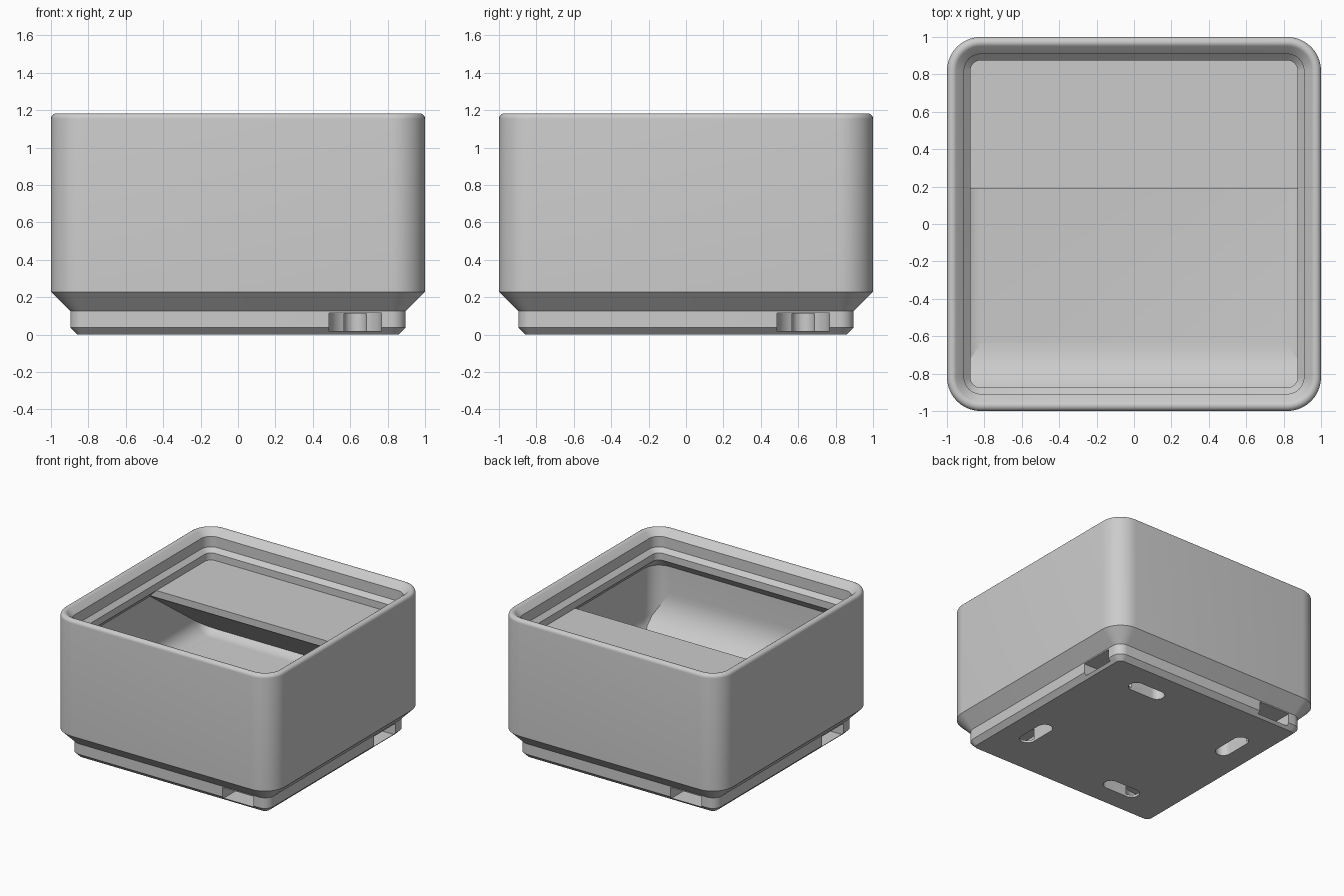
import bpy, bmesh, math
from mathutils import Matrix, Vector

cube = bpy.data.objects.get("Cube")
if cube:
    bpy.data.objects.remove(cube, do_unlink=True)

S = 2 / 41.5          # millimetres to scene units
CORE = 17.0           # corner centres shared by every rounded-square ring
WALL = 19.8           # inner wall half width
FLOOR = 7.0
POCKET_TOP = 19.8

grey = bpy.data.materials.new("light_grey")
grey.use_nodes = True
colour = (0.6, 0.6, 0.6, 1)
grey.diffuse_color = colour
grey.node_tree.nodes["Principled BSDF"].inputs["Base Color"].default_value = colour


def finish(name, bm):
    """Scale a mesh to scene units and make it an object."""
    bmesh.ops.recalc_face_normals(bm, faces=bm.faces)
    bm.transform(Matrix.Scale(S, 4))
    mesh = bpy.data.meshes.new(name)
    bm.to_mesh(mesh)
    bm.free()
    mesh.materials.append(grey)
    obj = bpy.data.objects.new(name, mesh)
    bpy.context.collection.objects.link(obj)
    return obj


def arc(cx, cy, r, start, end, steps):
    angles = [math.radians(start + (end - start) * i / steps) for i in range(steps + 1)]
    return [(cx + r * math.cos(a), cy + r * math.sin(a)) for a in angles]


def rounded_square(half, steps=10):
    r = max(half - CORE, 0.05)
    pts = []
    for quarter, (sx, sy) in enumerate([(1, 1), (-1, 1), (-1, -1), (1, -1)]):
        pts += arc(sx * CORE, sy * CORE, r, quarter * 90, quarter * 90 + 90, steps)
    return pts


def prism(name, outline, lo, hi, place):
    """Extrude a 2D outline; place(u, v, depth) gives the 3D point."""
    bm = bmesh.new()
    ends = [[bm.verts.new(place(u, v, d)) for u, v in outline] for d in (lo, hi)]
    for ring in ends:
        bm.faces.new(ring)
    n = len(outline)
    for i in range(n):
        j = (i + 1) % n
        bm.faces.new((ends[0][i], ends[0][j], ends[1][j], ends[1][i]))
    return finish(name, bm)


def shade(obj):
    bpy.ops.object.select_all(action="DESELECT")
    obj.select_set(True)
    bpy.context.view_layer.objects.active = obj
    bpy.ops.object.shade_smooth_by_angle(angle=math.radians(30))


# Bin body: stepped foot, outer wall, stacking lip, inner wall, filleted floor
profile = [(17.8, 0), (18.6, 0.8), (18.6, 2.6), (20.75, 4.75)]
profile += arc(20.15, 23.95, 0.6, 0, 135, 8)
profile += [(18.85, 23.5), (18.85, 21.7), (18.15, 21), (18.15, POCKET_TOP), (WALL, 18.15)]
profile += arc(CORE, FLOOR + 2.8, 2.8, 0, -90, 8)

bm = bmesh.new()
rings = [[bm.verts.new((x, y, z)) for x, y in rounded_square(half)] for half, z in profile]
for low, high in zip(rings, rings[1:]):
    for i in range(len(low)):
        j = (i + 1) % len(low)
        bm.faces.new((low[i], low[j], high[j], high[i]))
bm.faces.new(rings[0])
bm.faces.new(rings[-1])
body = finish("bin_body", bm)


# Magnet pockets open to the sides, with push-out slots underneath
def capsule(x0, x1, y, r):
    return arc(x0, y, r, 90, 270, 16) + arc(x1, y, r, -90, 90, 16)


cutters = []
for turn in range(4):
    rot = Matrix.Rotation(turn * math.pi / 2, 3, "Z")

    def place(u, v, d):
        return rot @ Vector((u, v, d))

    cutters.append(prism("pocket_cutter", capsule(13, 26, 13, 2.93), 0.42, 2.4, place))
    cutters.append(prism("slot_cutter", capsule(6.25, 10.4, 13, 1.25), -1, 2.35, place))

bpy.context.view_layer.objects.active = body
for cutter in cutters:
    cutter.hide_render = True
    mod = body.modifiers.new("cut", "BOOLEAN")
    mod.operation = "DIFFERENCE"
    mod.solver = "EXACT"
    mod.object = cutter
    bpy.ops.object.modifier_apply(modifier=mod.name)
    bpy.data.objects.remove(cutter, do_unlink=True)
shade(body)


def along_x(u, v, d):
    return (d, u, v)


# Label shelf at the back with a sloping underside
front_edge, back = 3.95, 19.3
drop = (back - front_edge) * math.tan(math.radians(36))
lip_z = POCKET_TOP - 1.2
shelf = prism("label_shelf",
              [(front_edge, POCKET_TOP), (back, POCKET_TOP), (back, lip_z - drop), (front_edge, lip_z)],
              -19.81, 19.81, along_x)
shade(shelf)

# Finger scoop curving from the floor up the front wall
r = 6.6
curve = arc(-WALL + r, FLOOR + r, r, 180, 270, 16)
scoop = prism("finger_scoop", curve + [(-WALL + r, FLOOR - 0.1), (-WALL - 0.02, FLOOR - 0.1), (-WALL - 0.02, FLOOR + r)],
              -19.4, 19.4, along_x)
shade(scoop)
